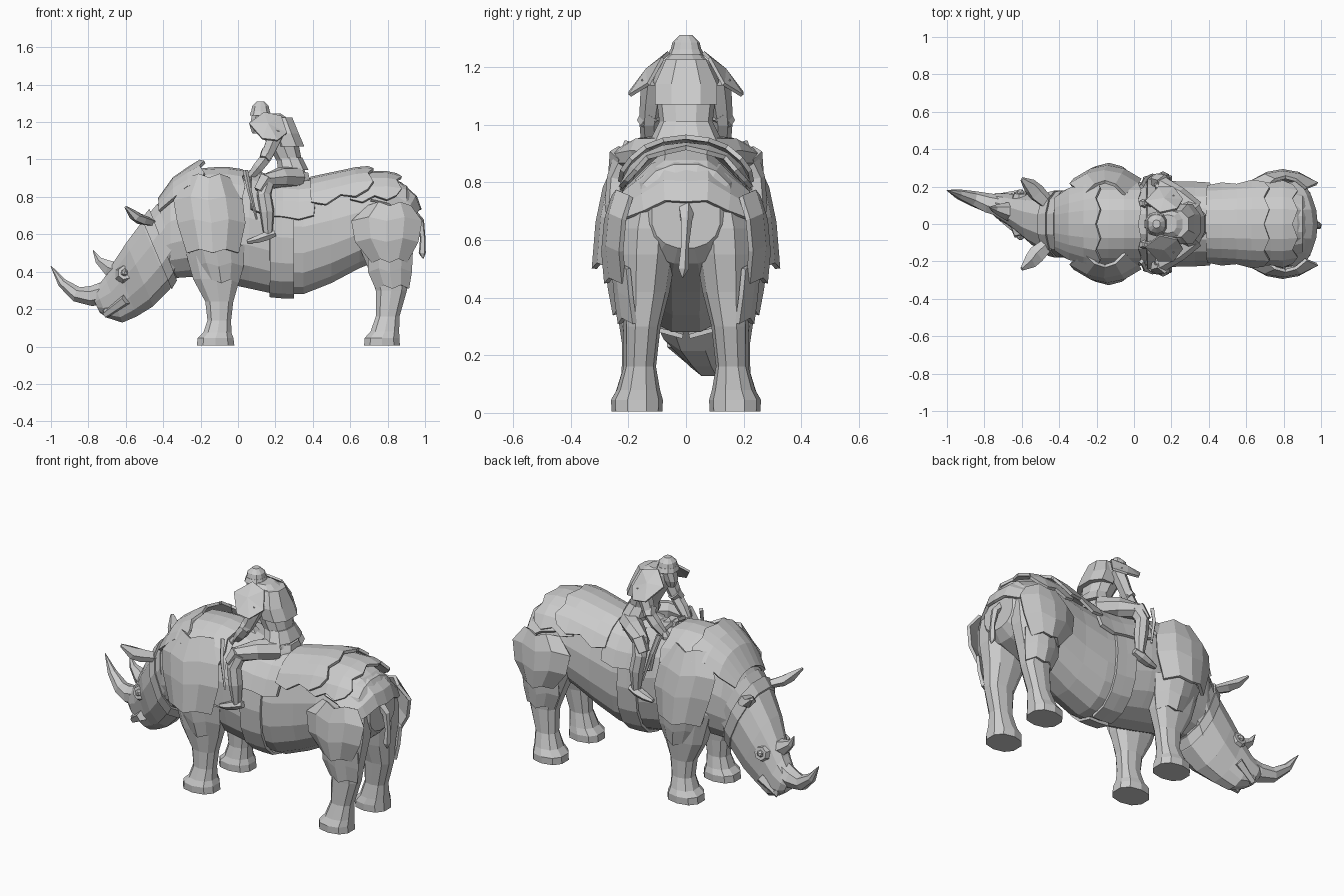
import bpy
from math import sin, cos, pi, radians
from mathutils import Vector


def mesh(name, verts, faces, thick=0, mirror=False):
    me = bpy.data.meshes.new(name)
    me.from_pydata([tuple(v) for v in verts], [], faces)
    ob = bpy.data.objects.new(name, me)
    bpy.context.collection.objects.link(ob)
    if thick:
        m = ob.modifiers.new("thick", 'SOLIDIFY')
        m.thickness, m.offset = thick, 0
    if mirror:
        ob.modifiers.new("mirror", 'MIRROR').use_axis = (False, True, False)
    return ob


def skin(name, rings, **kw):
    """Join equal rings of points into a capped solid."""
    n = len(rings[0])
    faces = [(i * n + j, i * n + (j + 1) % n, (i + 1) * n + (j + 1) % n, (i + 1) * n + j)
             for i in range(len(rings) - 1) for j in range(n)]
    faces += [tuple(range(n))[::-1], tuple(range((len(rings) - 1) * n, len(rings) * n))]
    return mesh(name, [p for r in rings for p in r], faces, **kw)


def grid(name, v, nx, thick, mirror=False):
    """Sheet from rows of nx + 1 points, given thickness."""
    w = nx + 1
    f = [(k, k + 1, k + w + 1, k + w) for k in range(len(v) - w) if k % w < nx]
    return mesh(name, v, f, thick, mirror)


def pw(v, p):
    return abs(v) ** p * (1 if v >= 0 else -1)


def loft(name, rows, n=10, p=1.0, **kw):
    """rows: centre x, y, z, tilt in degrees, half height, half width"""
    rings = []
    for x, y, z, t, h, w in rows:
        t = radians(t)
        ring = []
        for k in range(n):
            a = 2 * pi * (k + .5) / n
            u, v = h * pw(cos(a), p), w * pw(sin(a), p)
            ring.append((x + sin(t) * u, y + v, z + cos(t) * u))
        rings.append(ring)
    return skin(name, rings, **kw)


def column(name, rows, n=8, **kw):
    """Upright loft; rows: z, x, y, half x, half y"""
    return loft(name, [(x, y, z, 90, hx, hy) for z, x, y, hx, hy in rows], n, .85, **kw)


def tube(name, pts, radii, n=6, flat=1.0, **kw):
    pts = [Vector(q) for q in pts]
    rings = []
    for i, q in enumerate(pts):
        d = (pts[min(i + 1, len(pts) - 1)] - pts[max(i - 1, 0)]).normalized()
        s = Vector((0, 1, 0)) if abs(d.y) < .9 else Vector((1, 0, 0))
        s = (s - d * s.dot(d)).normalized()
        u = d.cross(s)
        rings.append([q + radii[i] * (s * cos(2 * pi * k / n) + u * flat * sin(2 * pi * k / n))
                      for k in range(n)])
    return skin(name, rings, **kw)


# Body: x, centre z, half height, half width
BODY = [(-.46, .55, .17, .14), (-.36, .61, .25, .19), (-.22, .65, .28, .225), (-.08, .64, .305, .23),
        (.06, .615, .31, .225), (.2, .575, .3, .21), (.35, .57, .295, .205), (.5, .61, .275, .2),
        (.65, .66, .245, .205), (.8, .685, .21, .205), (.9, .69, .175, .175), (.95, .68, .11, .12)]
loft("body", [(x, 0, z, 0, h, w) for x, z, h, w in BODY], 16, .88)


def surf(x, a, off):
    for b, c in zip(BODY, BODY[1:]):
        if x <= c[0] or c is BODY[-1]:
            f = (x - b[0]) / (c[0] - b[0])
            z, h, w = [b[i] + (c[i] - b[i]) * f for i in (1, 2, 3)]
            return (x, (w + off) * pw(sin(a), .88), z + (h + off) * pw(cos(a), .88))


def shell(name, x0, x1, deg, off0, off1, nx=3, na=8, jag=0.0, thick=.016):
    """Plate that follows the body surface, with optional jagged rear and side edges."""
    v = []
    for i in range(nx + 1):
        for j in range(na + 1):
            s = i / nx
            x = x0 + (x1 - x0) * s + (jag * (1 if j % 2 else -1) if i == nx else 0)
            d = deg + (jag * 250 * (1 if i % 2 else -1) if j in (0, na) else 0)
            v.append(surf(x, radians(d) * (2 * j / na - 1), off0 + (off1 - off0) * s))
    return grid(name, v, na, thick)


def side_plate(name, rows, curve, nx=4):
    """Hanging side plate; rows: z, y, x start, x end; ends bend inward by curve."""
    v = []
    for z, y, a, b in rows:
        for j in range(nx + 1):
            s = 2 * j / nx - 1
            v.append((a + (b - a) * j / nx, y - curve * s * s, z + (.02 if j % 2 else 0)))
    return grid(name, v, nx, .018, True)


# Head, turned slightly to one side
HEAD = [(-.37, 0, .58, -18, .2, .185), (-.44, 0, .485, -23, .2, .165), (-.525, .025, .385, -23, .19, .14),
        (-.6, .055, .31, -22, .165, .105), (-.665, .08, .25, -21, .135, .085),
        (-.73, .1, .23, -22, .085, .068), (-.76, .105, .225, -25, .05, .045)]
loft("head", HEAD, 12, .88)
loft("neck_strap", [(-.4, 0, .545, -21, .212, .185), (-.435, 0, .495, -23, .212, .176)], 12, .88)
tube("front_horn", [(-.71, .095, .29), (-.78, .11, .27), (-.86, .135, .278), (-.94, .16, .34), (-1, .18, .43)],
     [.06, .055, .042, .026, .002], 7)
tube("rear_horn", [(-.63, .06, .4), (-.69, .07, .42), (-.745, .08, .46), (-.775, .09, .515)],
     [.06, .045, .022, .002], 6)
for side in (-1, 1):
    tube("ear", [(-.45, side * .1, .66), (-.52, side * .165, .68), (-.555, side * .2, .7), (-.6, side * .24, .745)],
         [.035, .05, .045, .012], 5, .6)
    y = .05 + side * .105
    tube("eye_socket", [(-.605, y - side * .03, .385), (-.605, y + side * .012, .395)], [.055, .038], 7)
    bpy.ops.mesh.primitive_ico_sphere_add(subdivisions=1, radius=.022, location=(-.607, y + side * .012, .395))
    bpy.context.object.name = "eye"
    tube("nostril", [(-.7, .09 + side * .05, .19), (-.705, .09 + side * .075, .19)], [.025, .014], 6)
    tube("jaw_ridge", [(-.71, .09 + side * .055, .17), (-.6, .055 + side * .1, .25)], [.02, .03], 5)

# Legs
column("front_leg", [(.005, -.12, .17, .105, .088), (.045, -.12, .17, .1, .09), (.075, -.11, .168, .078, .075),
                     (.14, -.1, .165, .066, .058), (.24, -.1, .162, .078, .06), (.36, -.115, .165, .13, .075),
                     (.55, -.13, .16, .17, .095), (.78, -.14, .14, .15, .07)], 10, mirror=True)
column("hind_leg", [(.005, .77, .17, .1, .088), (.045, .77, .17, .097, .09), (.08, .785, .165, .08, .075),
                    (.16, .8, .16, .066, .056), (.3, .82, .152, .087, .064), (.42, .805, .142, .115, .085),
                    (.55, .79, .135, .155, .1), (.64, .79, .13, .16, .1), (.74, .79, .12, .15, .08)], 10, mirror=True)
tube("tail", [(.93, 0, .71), (.975, 0, .67), (.988, -.005, .58), (.985, -.01, .5), (.99, -.012, .47)],
     [.03, .022, .015, .02, .003], 5)

# Back armour
shell("crest_plate", -.42, -.19, 52, .015, .06, 3, 8, .012)
shell("shoulder_hump_plate", -.22, .03, 60, .012, .01, 3, 8, .008)
shell("rump_plate_front", .39, .71, 60, .03, .055, 4, 8, .014)
shell("rump_plate_middle", .6, .86, 66, .025, .038, 4, 8, .014)
# Rear flap hanging over the rump; rows: x, top z, half width, side drop
flap = [(.78, .91, .2, .14), (.87, .87, .215, .12), (.95, .8, .225, .1), (.975, .73, .215, .07)]
grid("rump_plate_rear", [(x - .07 * abs(s / 3) ** 2, w * s / 3, z - d * abs(s / 3) ** 2 + (.012 if s % 2 else 0))
                         for x, z, w, d in flap for s in range(-3, 4)], 6, .016)

# Side armour
side_plate("shoulder_plate", [(.9, .225, -.26, -.05), (.78, .28, -.34, .02), (.66, .305, -.32, .035),
                              (.5, .318, -.27, .0)], .07)
side_plate("upper_foreleg_plate", [(.54, .275, -.27, .03), (.43, .262, -.23, .025), (.34, .245, -.18, .0)], .06)
side_plate("hip_plate", [(.75, .25, .7, .92), (.67, .275, .61, .98), (.56, .285, .63, .96), (.45, .275, .72, .9)], .06)
side_plate("upper_hind_leg_plate", [(.5, .25, .7, .93), (.4, .24, .7, .925), (.31, .228, .74, .91)], .05)

# Saddle and straps
shell("saddle_cloth", .07, .41, 72, .02, .02, 4, 8, .004, .02)
shell("girth", .17, .3, 178, .01, .01, 2, 16)
column("saddle_seat", [(.86, .27, 0, .13, .13), (.9, .27, 0, .12, .11), (.93, .3, 0, .08, .08)], 8)
tube("saddle_pommel", [(.1, 0, .9), (.08, 0, .95)], [.05, .03], 6)

# Rider
column("rider_torso", [(.91, .295, 0, .075, .1), (.99, .275, 0, .07, .09), (1.07, .245, 0, .085, .1),
                       (1.15, .215, 0, .1, .115), (1.21, .2, 0, .085, .09), (1.245, .18, 0, .05, .05)], 10)
column("rider_skirt", [(.945, .295, 0, .085, .125), (1.01, .275, 0, .072, .092)], 10)
column("rider_cape", [(1.07, .275, 0, .085, .115), (1.14, .25, 0, .08, .115), (1.225, .22, 0, .075, .075)], 8)
column("rider_head", [(1.14, .095, 0, .02, .02), (1.18, .1, 0, .04, .035), (1.24, .12, 0, .048, .045),
                      (1.28, .12, 0, .04, .04)], 8)
column("helmet_brim", [(1.235, .12, 0, .06, .066), (1.26, .12, 0, .052, .055)], 10)
column("helmet_dome", [(1.25, .12, 0, .053, .056), (1.285, .12, 0, .046, .047), (1.31, .12, 0, .02, .022)], 10)
mesh("rider_shoulder_guard", [(.16, .135, 1.19), (.14, .06, 1.25), (.23, .08, 1.23), (.26, .13, 1.14),
                              (.21, .195, 1.1), (.13, .195, 1.11), (.06, .12, 1.19)],
     [(0, i, i % 6 + 1) for i in range(1, 7)], .012, True)
tube("rider_arm", [(.21, .11, 1.15), (.18, .12, 1.08), (.15, .128, 1.01), (.11, .125, .96), (.06, .11, .9)],
     [.045, .04, .034, .033, .02], mirror=True)
tube("elbow_guard", [(.16, .115, 1.04), (.14, .145, 1.0)], [.04, .03], mirror=True)
column("rider_hand", [(.86, .05, .11, .018, .018), (.9, .055, .11, .028, .025), (.925, .065, .11, .018, .018)], 6, mirror=True)
tube("rider_leg", [(.32, .07, .905), (.23, .15, .905), (.15, .21, .88), (.14, .235, .81), (.155, .242, .72), (.16, .238, .6)],
     [.06, .055, .048, .04, .04, .025], 7, mirror=True)
tube("rider_boot", [(.2, .238, .605), (.15, .238, .59), (.1, .238, .572), (.05, .238, .56)],
     [.022, .034, .028, .014], 6, .8, mirror=True)
tube("knee_guard", [(.16, .22, .9), (.115, .235, .83)], [.045, .035], 5, mirror=True)
tube("side_blade", [(.04, .2, .94), (.06, .24, .84), (.1, .265, .68)], [.014, .012, .006], 4, mirror=True)
